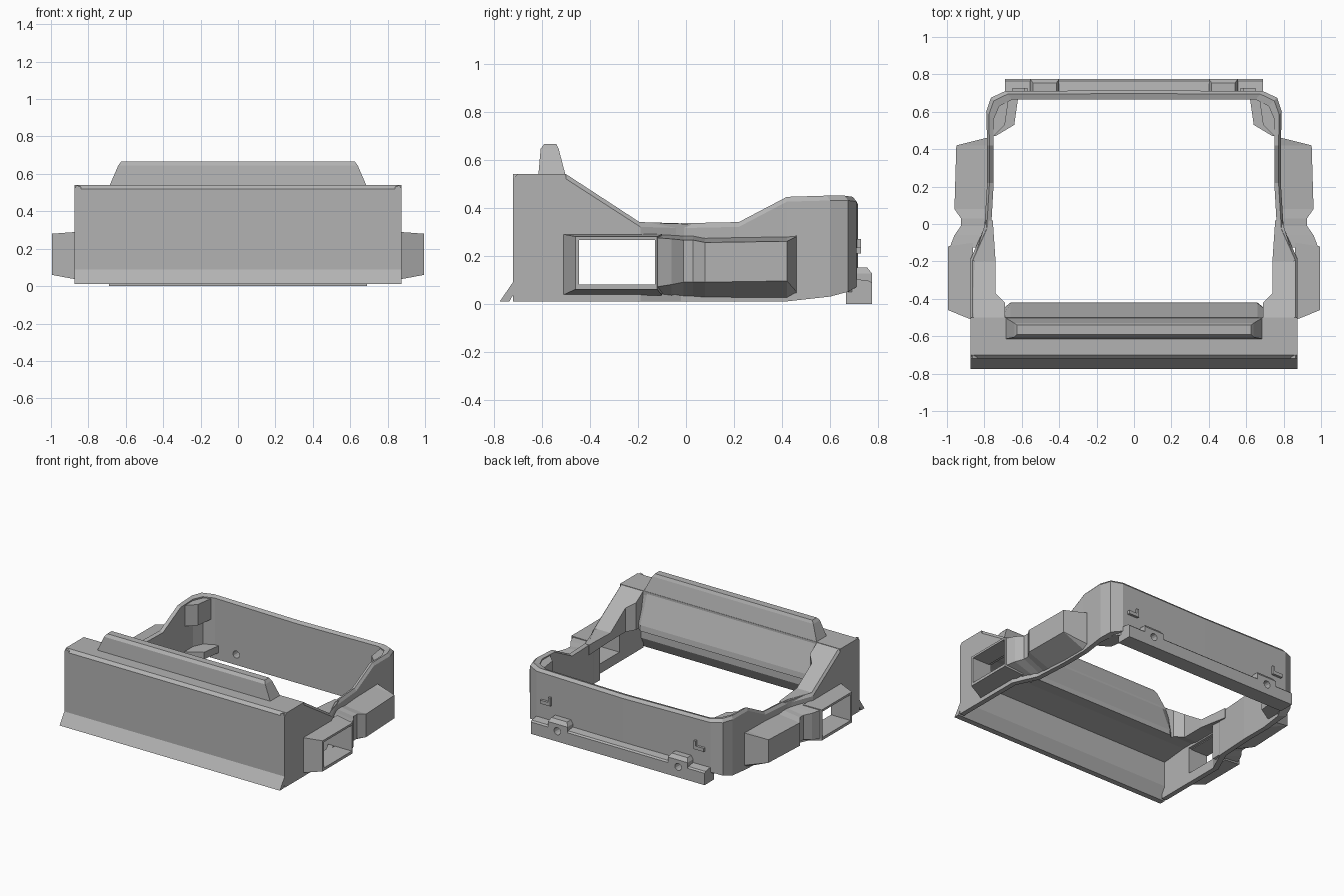
import bpy, bmesh
from mathutils import Matrix, Vector

cube = bpy.data.objects.get("Cube")
if cube:
    bpy.data.objects.remove(cube)

grey = bpy.data.materials.new("plain grey")
grey.use_nodes = True
COLOUR = (0.45, 0.45, 0.45, 1)
grey.diffuse_color = COLOUR
grey.node_tree.nodes["Principled BSDF"].inputs["Base Color"].default_value = COLOUR


def finish(name, bm, mirror=False):
    bmesh.ops.recalc_face_normals(bm, faces=bm.faces)
    mesh = bpy.data.meshes.new(name)
    bm.to_mesh(mesh)
    bm.free()
    mesh.materials.append(grey)
    obj = bpy.data.objects.new(name, mesh)
    bpy.context.collection.objects.link(obj)
    if mirror:
        mod = obj.modifiers.new("mirror", 'MIRROR')
        mod.use_clip = True
    return obj


def loft(name, sections, mirror=False, ring=False):
    """Skin a run of equal-sized closed sections, capped unless it is a ring."""
    bm = bmesh.new()
    rows = [[bm.verts.new(p) for p in s] for s in sections]
    n = len(rows[0])
    pairs = list(zip(rows, rows[1:])) + ([(rows[-1], rows[0])] if ring else [])
    for a, b in pairs:
        for i in range(n):
            j = (i + 1) % n
            bm.faces.new((a[i], a[j], b[j], b[i]))
    if not ring:
        bm.faces.new(rows[0])
        bm.faces.new(rows[-1])
    return finish(name, bm, mirror)


def rect_xy(x0, x1, y0, y1, z):
    return [(x0, y0, z), (x1, y0, z), (x1, y1, z), (x0, y1, z)]


def rect_yz(x, y0, y1, z0, z1):
    return [(x, y0, z0), (x, y1, z0), (x, y1, z1), (x, y0, z1)]


def box(name, x0, x1, y0, y1, z0, z1, mirror=False):
    return loft(name, [rect_xy(x0, x1, y0, y1, z0), rect_xy(x0, x1, y0, y1, z1)], mirror)


def extrude_x(name, profile, half):
    return loft(name, [[(x, y, z) for y, z in profile] for x in (-half, half)])


def cut(obj, cutter):
    """Subtract the cutter from the object for good."""
    mod = obj.modifiers.new("cut", 'BOOLEAN')
    mod.operation, mod.object, mod.solver = 'DIFFERENCE', cutter, 'EXACT'
    bpy.context.view_layer.objects.active = obj
    bpy.ops.object.modifier_move_to_index(modifier="cut", index=0)
    bpy.ops.object.modifier_apply(modifier="cut")


# Front beam: flared skirt, tall face, top slab, hollow below
extrude_x("front_shell", [
    (-.775, .01), (-.72, .09), (-.72, .52), (-.70, .54), (-.50, .54), (-.50, .29),
    (-.69, .27), (-.69, .09), (-.735, .01)], .875)
loft("front_inner_panel", [
    [(s * w, y, z) for s, w in ((-1, .69), (-1, .65), (1, .65), (1, .69))
     for y, z in [b]] for b in ((-.52, .29), (-.42, .29))] and [
    [(x, -.505, .538), (x, e - .005, .33), (x, e, .29), (x, -.52, .29)]
    for x, e in ((-.71, -.46), (-.66, -.42), (.66, -.42), (.71, -.46))])

# Raised ridge on the beam
loft("top_ridge", [
    rect_xy(-.69, .69, -.615, -.5, .53),
    rect_xy(-.64, .64, -.605, -.53, .645),
    rect_xy(-.625, .625, -.59, -.54, .665)])

# Side walls running round the corners into the back wall
wall_stations = [
    (.875, -.72, .84, -.72, .01, .54),
    (.875, -.50, .84, -.50, .01, .54),
    (.875, -.19, .84, -.20, .01, .34),
    (.80, -.02, .765, -.04, .01, .335),
    (.785, .22, .75, .22, .01, .34),
    (.785, .42, .75, .42, .01, .445),
    (.79, .60, .75, .56, .03, .45),
    (.765, .675, .72, .63, .05, .45),
    (.69, .71, .65, .665, .07, .445),
    (0, .715, 0, .665, .07, .435)]
wall = loft("side_and_back_wall", [
    [(xo, yo, zb), (xo, yo, zt - .02), (xo + (xi - xo) * .35, yo + (yi - yo) * .35, zt),
     (xi, yi, zt - .01), (xi, yi, zb)]
    for xo, yo, xi, yi, zb, zt in wall_stations], mirror=True)
window = box("window_cutter", .6, 1.1, -.445, -.13, .08, .27)
cut(wall, window)
bpy.data.objects.remove(window)

# Sloping shoulders between beam and side walls
loft("side_shoulder", [
    [(xi, y, zb), (xo, y, zb), (xo, y, zt), (xi, y, zt)] for y, xi, xo, zb, zt in (
        (-.56, .69, .86, .29, .537), (-.50, .69, .86, .29, .537),
        (-.42, .69, .86, .29, .485), (-.37, .74, .86, .28, .452),
        (-.20, .74, .86, .28, .338), (.02, .755, .79, .26, .332))], mirror=True)

# Open window pods on the sides
loft("side_window_pod", [
    rect_yz(.86, -.515, -.10, .035, .29), rect_yz(.995, -.46, -.12, .06, .28),
    rect_yz(.995, -.445, -.13, .08, .265), rect_yz(.86, -.445, -.13, .08, .265)],
    mirror=True, ring=True)

# Neck and closed block behind each window
loft("side_block", [
    [(.77, y, .02), (xo, y, zb), (xo, y, zt), (.77, y, zt + .02)] for y, xo, zb, zt in (
        (-.125, .985, .07, .275), (-.06, .96, .08, .27), (-.01, .925, .09, .265),
        (.03, .925, .09, .265), (.08, .96, .09, .255), (.42, .95, .095, .26),
        (.46, .79, .05, .28))], mirror=True)

# Corner gussets inside the back, with a low shelf and an upper pad
for name, z0, z1, grow in (("lower_corner_shelf", .05, .10, 0), ("upper_corner_pad", .28, .43, .05)):
    plan = [(.76, .47), (.74 + grow * .2, .47), (.64 + grow, .53), (.62 + grow, .67), (.69, .69), (.76, .60)]
    loft(name, [[(x, y, z) for x, y in plan] for z in (z0, z1)], mirror=True)

# Back ledge with raised lugs and screw holes
ledge = extrude_x("back_ledge", [(.665, .0), (.775, .0), (.775, .085), (.765, .095), (.69, .105), (.665, .09)], .69)
lug = loft("screw_lug", [
    rect_xy(.40, .555, .69, .775, .02), rect_xy(.40, .555, .69, .775, .125),
    rect_xy(.415, .54, .69, .755, .15)], mirror=True)
for side in (-1, 1):
    bm = bmesh.new()
    bmesh.ops.create_cone(bm, cap_ends=True, segments=12, radius1=.026, radius2=.026, depth=.3,
                          matrix=Matrix.Translation(Vector((side * .48, .72, .075))) @ Matrix.Rotation(1.5708, 4, 'X'))
    drill = finish("drill", bm)
    cut(ledge, drill)
    if side > 0:
        cut(lug, drill)
        cut(wall, drill)
    bpy.data.objects.remove(drill)

# Small clips on the back face
box("back_clip_bar", .57, .65, .705, .728, .21, .235, mirror=True)
box("back_clip_post", .57, .585, .705, .728, .21, .27, mirror=True)
